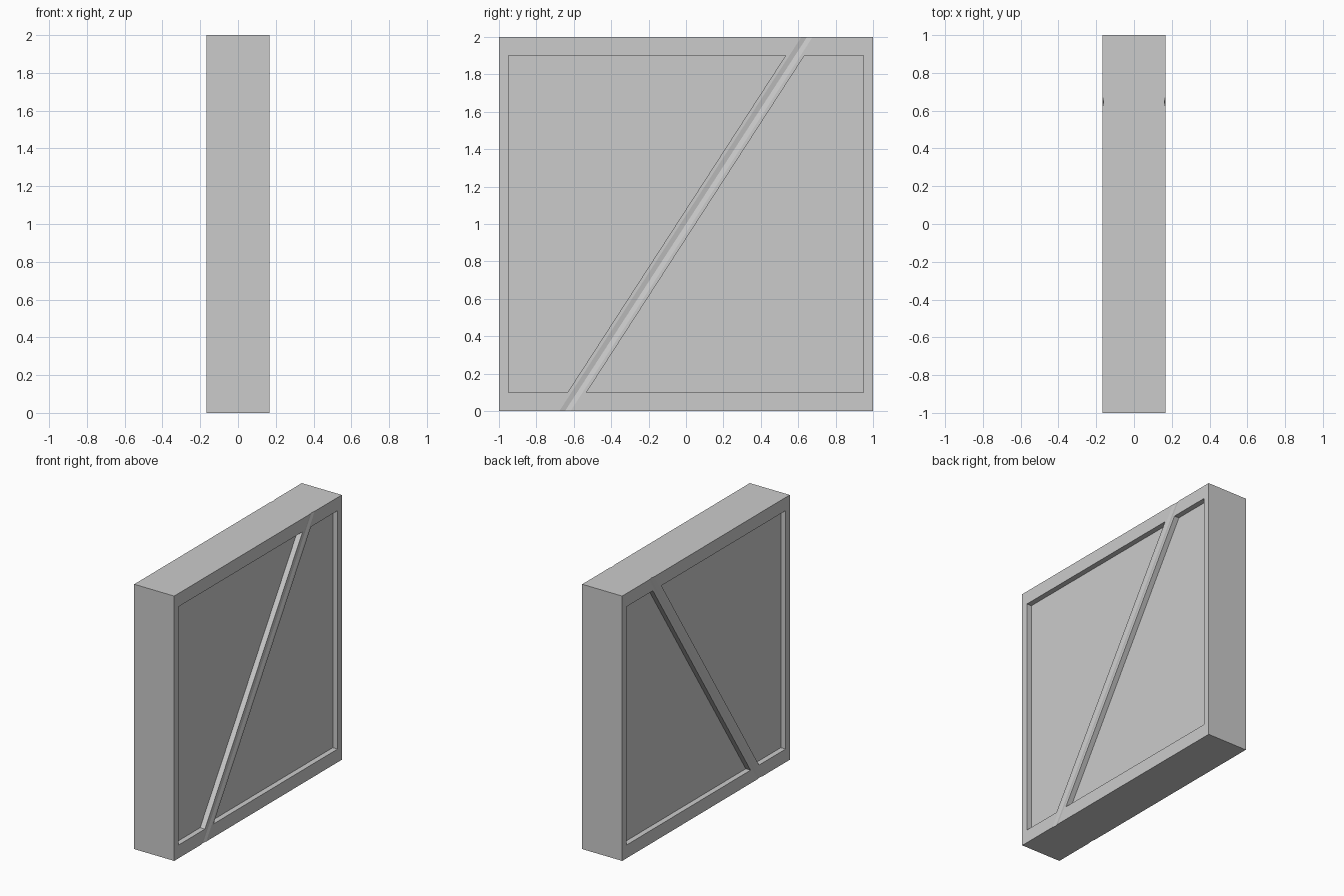
import bpy, bmesh

if "Cube" in bpy.data.objects:
    bpy.data.objects.remove(bpy.data.objects["Cube"])

HALF_X = 0.167     # half thickness of the slab
DEPTH = 0.04       # recess depth of the panels
SLOPE = 0.647      # y travelled per z along the diagonal brace


def loft(name, start, end):
    """Closed solid between two matching outlines."""
    bm = bmesh.new()
    a = [bm.verts.new(p) for p in start]
    b = [bm.verts.new(p) for p in end]
    bm.faces.new(a)
    bm.faces.new(b)
    n = len(a)
    for i in range(n):
        j = (i + 1) % n
        bm.faces.new((a[i], a[j], b[j], b[i]))
    bmesh.ops.recalc_face_normals(bm, faces=bm.faces)
    mesh = bpy.data.meshes.new(name)
    bm.to_mesh(mesh)
    bm.free()
    ob = bpy.data.objects.new(name, mesh)
    bpy.context.collection.objects.link(ob)
    return ob


def carve(target, cutter):
    """Subtract the cutter and remove it."""
    mod = target.modifiers.new("carve", 'BOOLEAN')
    mod.operation = 'DIFFERENCE'
    mod.solver = 'EXACT'
    mod.object = cutter
    cutter.hide_render = True
    bpy.context.view_layer.objects.active = target
    bpy.ops.object.modifier_apply(modifier=mod.name)
    bpy.data.objects.remove(cutter)


# Slab
outline = [(-1, 0), (1, 0), (1, 2), (-1, 2)]
slab = loft("framed_slab", [(-HALF_X, y, z) for y, z in outline],
            [(HALF_X, y, z) for y, z in outline])

# Recessed panels either side of the diagonal brace, on both faces
upper = [(-0.95, 0.1), (-0.633, 0.1), (0.532, 1.9), (-0.95, 1.9)]
lower = [(-y, 2 - z) for y, z in upper]
for side in (-1, 1):
    for panel in (upper, lower):
        carve(slab, loft("panel_cutter",
                         [(side * (HALF_X - DEPTH), y, z) for y, z in panel],
                         [(side * 0.3, y, z) for y, z in panel]))

    # Shallow V groove along the brace
    section = [(HALF_X - 0.006, 0), (HALF_X + 0.006, 0.06), (HALF_X + 0.006, -0.06)]
    ends = [[(side * x, y + SLOPE * (z - 1), z) for x, y in section]
            for z in (-0.1, 2.1)]
    carve(slab, loft("groove_cutter", *ends))
